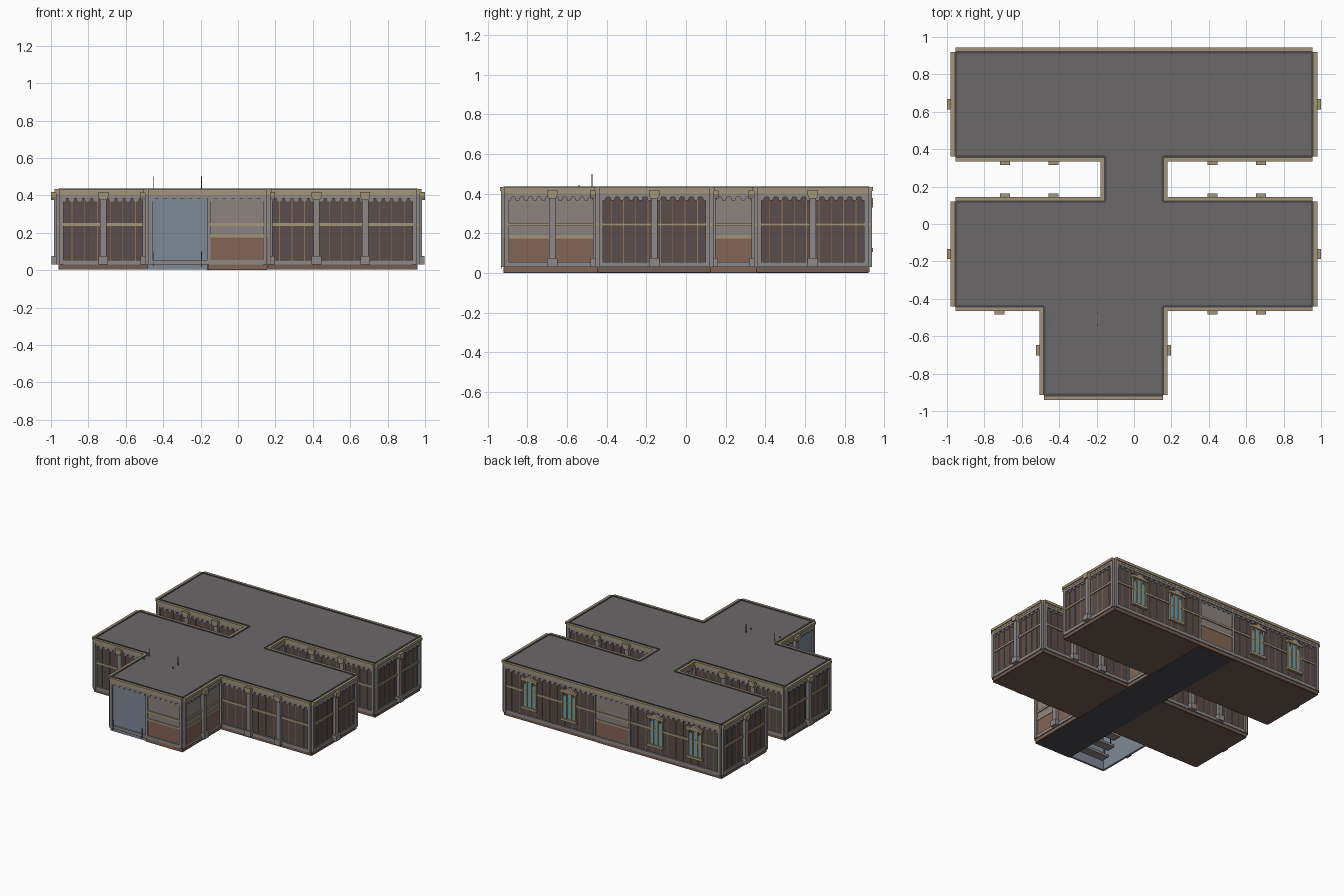
import bpy, bmesh
from mathutils import Vector

if "Cube" in bpy.data.objects:
    bpy.data.objects.remove(bpy.data.objects["Cube"])

COL = {
    "roof": (.15, .14, .145), "wood": (.10, .075, .07), "trim_grey": (.27, .25, .25),
    "tan": (.36, .30, .19), "orange": (.30, .17, .09), "wainscot": (.23, .13, .095),
    "plaster": (.27, .23, .21), "blue": (.21, .25, .31), "glass": (.16, .35, .42),
    "floor": (.17, .11, .085), "corridor": (.07, .07, .08), "dark": (.07, .065, .065),
}
parts = {}  # (part name, colour) -> bmesh


class Frame:
    """Wall-local axes: u along the wall, n outward, z up."""
    def __init__(self, a, b):
        self.a = Vector((a[0], a[1], 0))
        d = Vector((b[0], b[1], 0)) - self.a
        self.len = d.length
        self.d = d.normalized()
        self.n = Vector((self.d.y, -self.d.x, 0))

    def p(self, u, n, z):
        return self.a + self.d * u + self.n * n + Vector((0, 0, z))


def prism(name, col, f, pts, n0, n1):
    """Extrude a (u, z) polygon from depth n0 to n1."""
    bm = parts.setdefault((name, col), bmesh.new())
    r0 = [bm.verts.new(f.p(u, n0, z)) for u, z in pts]
    r1 = [bm.verts.new(f.p(u, n1, z)) for u, z in pts]
    k = len(pts)
    bm.faces.new(r0[::-1])
    bm.faces.new(r1)
    for i in range(k):
        j = (i + 1) % k
        bm.faces.new((r0[i], r0[j], r1[j], r1[i]))


def box(name, col, f, u0, u1, z0, z1, n0, n1):
    prism(name, col, f, [(u0, z0), (u1, z0), (u1, z1), (u0, z1)], n0, n1)


def slab(name, col, x0, x1, y0, y1, z0, z1):
    box(name, col, Frame((x0, y0), (x1, y0)), 0, x1 - x0, z0, z1, y0 - y1, 0)


def pilaster(f, u):
    # shaft, wide foot and flared cap
    box("pilaster_shaft", "trim_grey", f, u - .017, u + .017, .03, .40, 0, .03)
    box("pilaster_foot", "trim_grey", f, u - .026, u + .026, .03, .075, 0, .042)
    prism("pilaster_cap", "tan", f, [(u - .018, .375), (u + .018, .375), (u + .027, .395),
                                     (u + .027, .418), (u - .027, .418), (u - .027, .395)], 0, .044)


def window(f, u):
    # framed triple lancet with a hood and sill
    box("window_sill", "tan", f, u - .07, u + .07, .105, .125, 0, .024)
    for du in (-.058, -.02, .02, .058):
        box("window_mullion", "tan", f, u + du - .006, u + du + .006, .125, .33, 0, .018)
    for du, top in ((-.039, .29), (0, .33), (.039, .29)):
        prism("window_glass", "glass", f, [(u + du - .014, .125), (u + du + .014, .125),
              (u + du + .014, top), (u + du, top + .022), (u + du - .014, top)], 0, .011)
    prism("window_hood", "tan", f, [(u - .072, .33), (u + .072, .33), (u + .072, .35), (u + .035, .352),
                                    (u, .378), (u - .035, .352), (u - .072, .35)], 0, .024)


def wall(a, b, panels, pil=(), wins=()):
    """panels: list of (end fraction, style) along the wall."""
    f = Frame(a, b)
    L = f.len
    u0 = 0
    for frac, style in panels:
        u1 = frac * L
        if style == "wains":
            box("wainscot", "wainscot", f, u0, u1, .005, .18, -.012, .006)
            box("wainscot_cap", "tan", f, u0, u1, .175, .19, 0, .01)
            box("upper_panel", "plaster", f, u0, u1, .18, .40, -.012, .004)
        elif style == "blue":
            box("stair_bay_panel", "blue", f, u0, u1, .005, .40, -.012, .004)
        else:
            box("plank_wall", "wood", f, u0, u1, .03, .40, -.012, .004)
            box("plinth", "floor", f, u0, u1, .005, .03, -.012, .006)
            k = max(2, round((u1 - u0) / .065))
            for i in range(1, k):
                u = u0 + (u1 - u0) * i / k
                box("plank_batten", "orange", f, u - .002, u + .002, .05, .385, 0, .007)
        if style != "blue":
            box("mid_rail", "tan", f, u0, u1, .237, .253, 0, .012)
        if frac < 1:
            box("joint_post", "trim_grey", f, u1 - .008, u1 + .008, .03, .40, 0, .014)
        u0 = u1
    # base rail, frieze, cornice and corner posts
    box("base_rail", "trim_grey", f, 0, L, .03, .055, 0, .014)
    box("frieze", "trim_grey", f, 0, L, .383, .402, 0, .016)
    prism("cornice", "tan", f, [(0, .40), (L, .40), (L, .415), (0, .415)], 0, .018)
    box("cornice_top", "tan", f, 0, L, .413, .433, 0, .025)
    box("cornice_shadow_line", "dark", f, 0, L, .425, .436, -.008, .006)
    for c in (.011, L - .011):
        box("corner_post", "trim_grey", f, c - .011, c + .011, .03, .40, 0, .018)
    # hanging scallops
    k = max(3, round(L / .045))
    for i in range(k):
        c = (i + .5) * L / k
        prism("scallop", "trim_grey", f, [(c - .015, .384), (c - .008, .366), (c + .008, .366), (c + .015, .384)],
              0, .012)
    for u in pil:
        pilaster(f, u)
    for u in wins:
        window(f, u)


# plan outline, counter-clockwise from the front left corner
P = [(-.48, -.915), (.155, -.915), (.155, -.44), (.955, -.44), (.955, .12), (.155, .12), (.155, .36),
     (.955, .36), (.955, .92), (-.955, .92), (-.955, .36), (-.155, .36), (-.155, .12), (-.955, .12),
     (-.955, -.44), (-.48, -.44)]
W, S, B = [(1, "wood")], [(1, "wains")], [(1, "blue")]
right_pil, left_pil = (.265, .525), (.275, .535)
styles = [
    ([(.51, "blue"), (1, "wains")], ()), (S, (.24,)), (W, right_pil), (W, (.28,)), (W, left_pil), (S, ()),
    (W, right_pil), (W, (.28,)), ([(.419, "wood"), (.581, "wains"), (1, "wood")], ()), (W, (.28,)),
    (W, right_pil), (S, ()), (W, left_pil), (W, (.28,)), (W, (.235,)), (B, (.235,))]
for i, (panels, pil) in enumerate(styles):
    wins = [.955 - x for x in (-.73, -.385, .38, .73)] if i == 8 else ()
    wall(P[i], P[(i + 1) % len(P)], panels, pil, wins)

# roof slab
bm = parts.setdefault(("roof_slab", "roof"), bmesh.new())
face = bm.faces.new([bm.verts.new((x, y, .40)) for x, y in P])
ext = bmesh.ops.extrude_face_region(bm, geom=[face])["geom"]
bmesh.ops.translate(bm, vec=(0, 0, .031), verts=[v for v in ext if isinstance(v, bmesh.types.BMVert)])

# floors: dark corridor strip with brown wings either side
slab("corridor_floor", "corridor", -.165, .155, -.92, .92, 0, .03)
for x0, x1 in ((-.955, -.165), (.155, .955)):
    slab("wing_floor", "floor", x0, x1, -.44, .12, .003, .03)
    slab("wing_floor", "floor", x0, x1, .36, .92, .003, .03)

# stair bay: partition, treads and baluster rods
slab("stair_partition", "blue", -.172, -.16, -.91, -.44, .03, .40)
for i in range(8):
    y, z = -.93 + i * .065, .02 + i * .055
    if 0 < i < 7:
        slab("stair_tread", "trim_grey", -.455, -.18, y - .035, y + .035, z, z + .018)
    for x in (-.45, -.195):
        slab("baluster", "dark", x - .002, x + .002, y - .002, y + .002, z, .10 + i * .0571)

# turn every part into an object
for (name, col), bm in parts.items():
    bmesh.ops.recalc_face_normals(bm, faces=bm.faces)
    me = bpy.data.meshes.new(name)
    bm.to_mesh(me)
    bm.free()
    mat = bpy.data.materials.get(col) or bpy.data.materials.new(col)
    mat.diffuse_color = (*COL[col], 1)
    mat.use_nodes = True
    mat.node_tree.nodes["Principled BSDF"].inputs["Base Color"].default_value = mat.diffuse_color
    me.materials.append(mat)
    bpy.context.collection.objects.link(bpy.data.objects.new(name, me))
